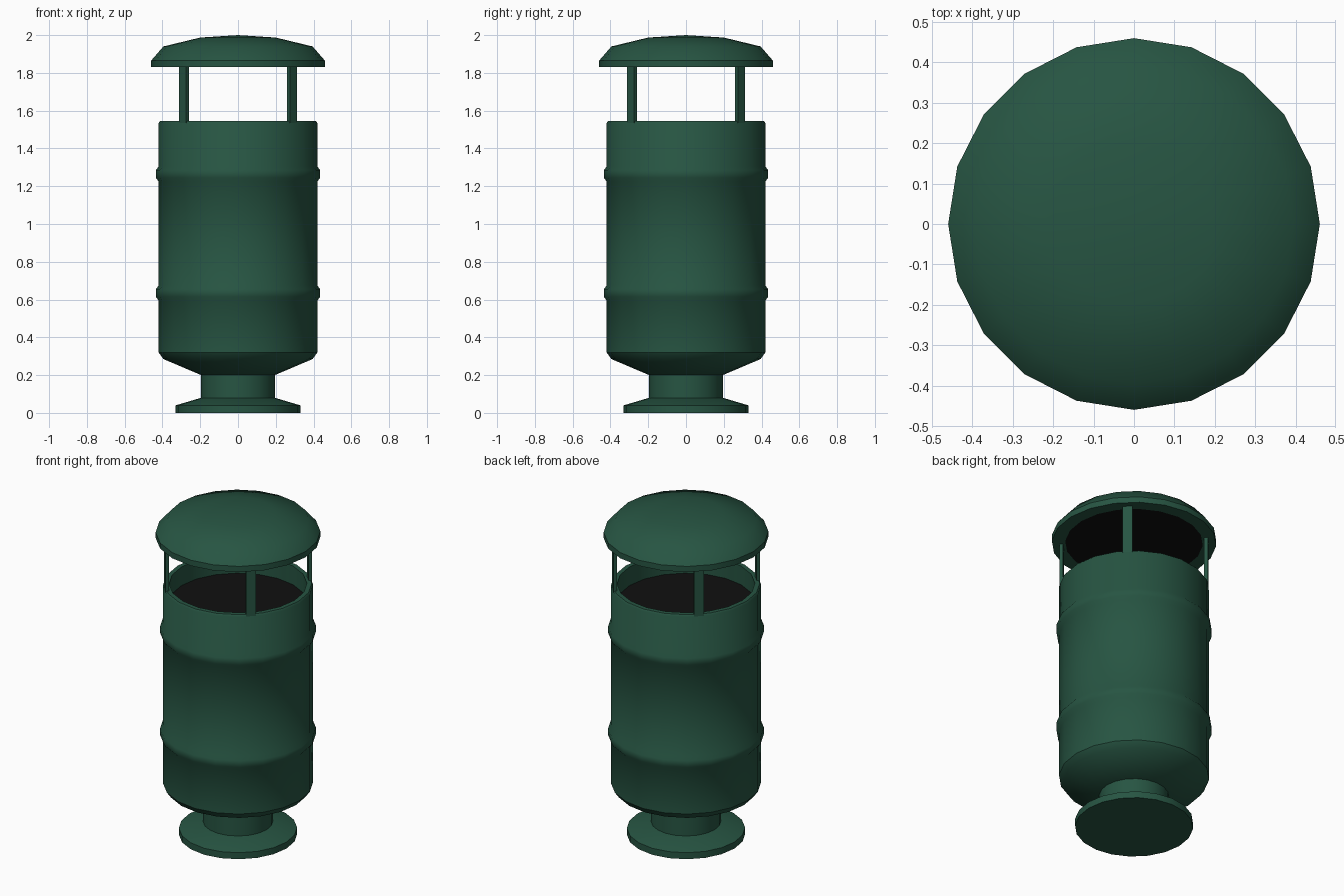
import bpy
import bmesh
import math
from mathutils import Matrix

cube = bpy.data.objects.get("Cube")
if cube:
    bpy.data.objects.remove(cube, do_unlink=True)

SIDES = 20


def make_material(name, rgb):
    mat = bpy.data.materials.new(name)
    mat.use_nodes = True
    mat.diffuse_color = (*rgb, 1)
    bsdf = next(n for n in mat.node_tree.nodes if n.type == "BSDF_PRINCIPLED")
    bsdf.inputs["Base Color"].default_value = (*rgb, 1)
    return mat


GREEN = make_material("dark green paint", (0.02, 0.09, 0.055))
BLACK = make_material("black interior", (0.005, 0.005, 0.005))


def add_object(name, bm):
    mesh = bpy.data.meshes.new(name)
    bm.to_mesh(mesh)
    bm.free()
    mesh.materials.append(GREEN)
    mesh.materials.append(BLACK)
    obj = bpy.data.objects.new(name, mesh)
    bpy.context.collection.objects.link(obj)
    return obj


def lathe(name, profile, dark_segment=None):
    """Turn an (r, z) profile about z; dark_segment picks the black ring."""
    bm = bmesh.new()
    rings = []
    for r, z in profile:
        if r == 0:
            rings.append([bm.verts.new((0, 0, z))] * SIDES)
        else:
            angles = [2 * math.pi * j / SIDES for j in range(SIDES)]
            rings.append([bm.verts.new((r * math.cos(a), r * math.sin(a), z)) for a in angles])
    for i, (low, high) in enumerate(zip(rings, rings[1:])):
        for j in range(SIDES):
            k = (j + 1) % SIDES
            corners = list(dict.fromkeys((low[j], low[k], high[k], high[j])))
            face = bm.faces.new(corners)
            face.material_index = int(i == dark_segment)
    obj = add_object(name, bm)
    bpy.ops.object.select_all(action="DESELECT")
    obj.select_set(True)
    bpy.context.view_layer.objects.active = obj
    bpy.ops.object.shade_smooth_by_angle(angle=math.radians(40))
    return obj


# Pedestal: flat foot with a sloped top
lathe("foot", [(0, 0), (0.33, 0), (0.33, 0.04), (0.195, 0.08), (0, 0.08)])
lathe("stem", [(0.195, 0.07), (0.195, 0.205)])

# Tapered underside of the bin
lathe("bin_bottom", [(0, 0.2), (0.195, 0.2), (0.395, 0.285), (0.42, 0.32)])


# Bin wall with two raised bands, a rim and a recessed dark floor
def band(z):
    return [(0.42, z - 0.04), (0.435, z - 0.02), (0.435, z + 0.02), (0.42, z + 0.04)]


wall = [(0.42, 0.32)] + band(0.635) + band(1.265)
wall += [(0.42, 1.535), (0.412, 1.545), (0.385, 1.545), (0.385, 1.43), (0, 1.43)]
lathe("bin_body", wall, dark_segment=len(wall) - 2)

# Domed rain cover with a dark underside
lathe("rain_cover", [(0, 1.83), (0.385, 1.83), (0.46, 1.83), (0.46, 1.865),
                     (0.395, 1.94), (0.2, 1.987), (0, 2)], dark_segment=0)

# Four flat posts holding the cover, on the diagonals
for i, label in enumerate(("back_left", "back_right", "front_right", "front_left")):
    bm = bmesh.new()
    bmesh.ops.create_cube(bm, size=1)
    place = (Matrix.Rotation(math.radians(45 + 90 * i), 4, "Z")
             @ Matrix.Translation((0.406, 0, 1.685))
             @ Matrix.Diagonal((0.02, 0.055, 0.3, 1)))
    bm.transform(place)
    add_object("cover_post_" + label, bm)
